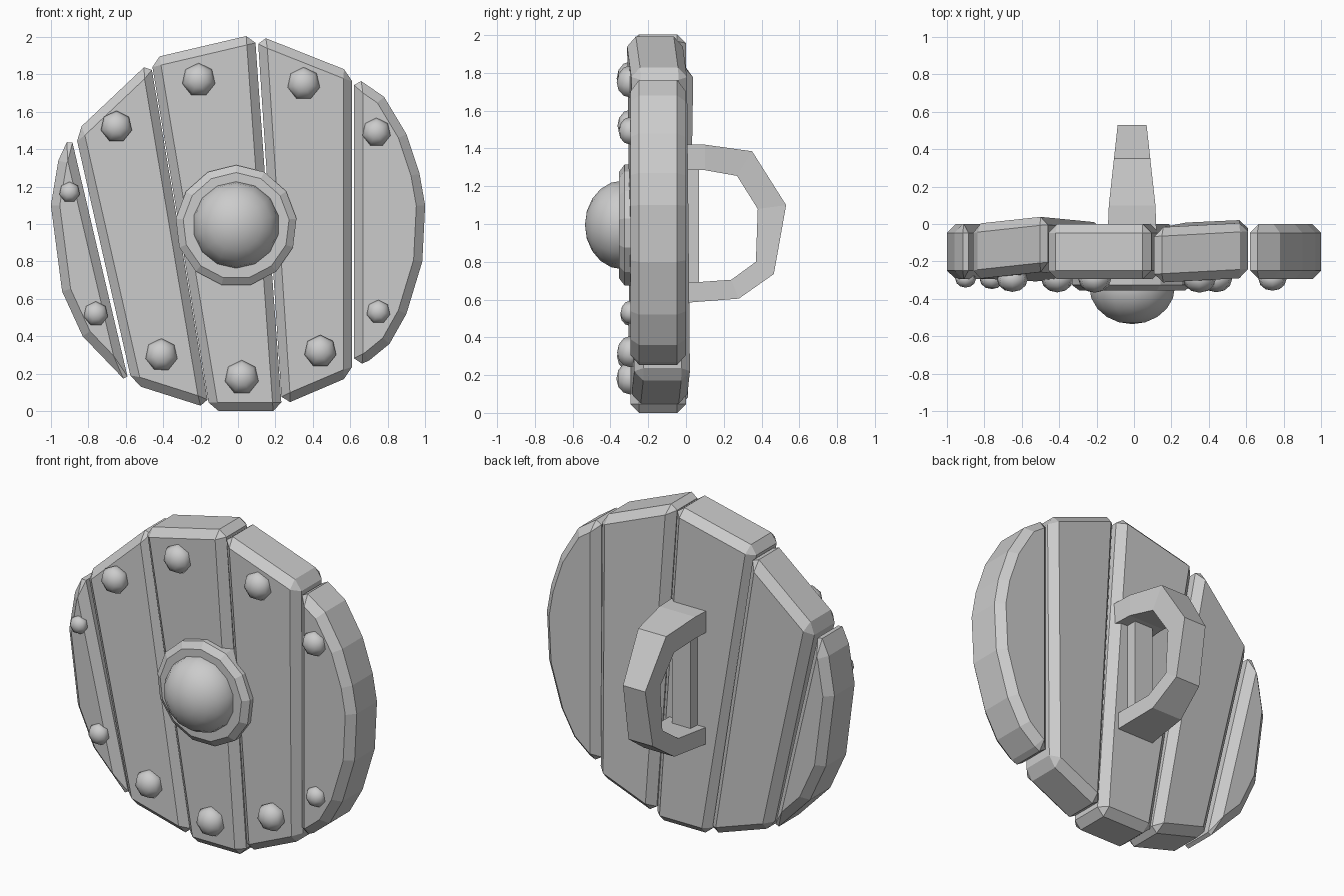
import bpy, bmesh, math
from mathutils import Matrix

cube = bpy.data.objects.get("Cube")
if cube:
    bpy.data.objects.remove(cube, do_unlink=True)

grey = bpy.data.materials.new("plain_grey")
grey.use_nodes = True
colour = (0.6, 0.6, 0.6, 1)
grey.diffuse_color = colour
grey.node_tree.nodes["Principled BSDF"].inputs["Base Color"].default_value = colour


def finish(name, bm, smooth=False):
    bmesh.ops.recalc_face_normals(bm, faces=bm.faces)
    mesh = bpy.data.meshes.new(name)
    for f in bm.faces:
        f.smooth = smooth
    bm.to_mesh(mesh)
    bm.free()
    mesh.materials.append(grey)
    ob = bpy.data.objects.new(name, mesh)
    bpy.context.collection.objects.link(ob)
    return ob


def plank(name, outline, tilt_x=0.0, tilt_z=0.0, shift=0.0):
    """Bevelled board from a front outline, leaning slightly in depth."""
    bm = bmesh.new()
    x0, z0 = outline[0]
    rings = []
    for depth in (-0.295, 0.0):
        rings.append([bm.verts.new((x, depth + shift + tilt_x * (x - x0) + tilt_z * (z - z0), z))
                      for x, z in outline])
    front, back = rings
    bm.faces.new(front)
    bm.faces.new(back[::-1])
    n = len(outline)
    for i in range(n):
        j = (i + 1) % n
        bm.faces.new((front[i], back[i], back[j], front[j]))
    ob = finish(name, bm)
    bev = ob.modifiers.new("edge_chamfer", 'BEVEL')
    bev.width = 0.047
    bev.segments = 1
    bev.limit_method = 'ANGLE'
    bev.angle_limit = math.radians(40)
    bev.use_clamp_overlap = False


def ball(name, x, y, z, radius, depth, segments, rings):
    """Rounded stud with its pole towards the front."""
    bm = bmesh.new()
    bmesh.ops.create_uvsphere(bm, u_segments=segments, v_segments=rings, radius=1)
    bmesh.ops.scale(bm, vec=(radius, radius, depth), verts=bm.verts)
    bmesh.ops.rotate(bm, matrix=Matrix.Rotation(math.pi / 2, 3, 'X'), verts=bm.verts)
    bmesh.ops.translate(bm, vec=(x, y, z), verts=bm.verts)
    finish(name, bm, smooth=True)


# Boards, from the model's right to its left
plank("plank_far_right", [(-0.895, 1.48), (-0.96, 1.34), (-1, 1.1), (-0.94, 0.64),
                          (-0.83, 0.4), (-0.58, 0.14)])
plank("plank_right", [(-0.87, 1.49), (-0.565, 0.145), (-0.155, 0.015), (-0.468, 1.87)],
      0.08, 0.03)
plank("plank_middle", [(-0.465, 1.885), (-0.15, 0), (0.235, 0), (0.09, 2.015)])
plank("plank_left", [(0.105, 2.01), (0.235, 0.03), (0.61, 0.19), (0.61, 1.81)],
      0.05, -0.01, -0.02)
plank("plank_far_left", [(0.62, 1.79), (0.62, 0.235), (0.7, 0.27), (0.81, 0.36), (0.9, 0.52),
                         (0.985, 0.8), (1, 1.1), (0.97, 1.27), (0.9, 1.48), (0.78, 1.68)])

# Rivets around the rim
rivets = [(-0.21, 1.77, 0.09), (0.35, 1.75, 0.09), (-0.65, 1.52, 0.085), (0.74, 1.49, 0.077),
          (-0.9, 1.17, 0.056), (-0.76, 0.52, 0.066), (0.75, 0.53, 0.064),
          (-0.41, 0.3, 0.088), (0.02, 0.18, 0.092), (0.44, 0.32, 0.087)]
for i, (x, z, r) in enumerate(rivets):
    ball(f"rivet_{i + 1}", x, -0.295, z, r, r * 0.8, 7, 6)

# Central plate with a chamfered rim, and its dome
bm = bmesh.new()
loops = []
for y, r in ((-0.24, 0.325), (-0.325, 0.325), (-0.355, 0.285)):
    loops.append([bm.verts.new((-0.01 + r * math.sin(i * math.tau / 13), y,
                                0.99 + r * math.cos(i * math.tau / 13))) for i in range(13)])
for a, b in zip(loops, loops[1:]):
    for i in range(13):
        j = (i + 1) % 13
        bm.faces.new((a[i], a[j], b[j], b[i]))
bm.faces.new(loops[0])
bm.faces.new(loops[-1])
finish("boss_plate", bm)
ball("boss_dome", -0.01, -0.335, 0.995, 0.235, 0.2, 14, 10)

# Grip: angular loop that narrows away from the boards
outer = [(-0.04, 1.42), (0.1, 1.42), (0.35, 1.385), (0.53, 1.1), (0.465, 0.735),
         (0.28, 0.605), (-0.04, 0.58)]
inner = [(-0.04, 1.285), (0.1, 1.285), (0.27, 1.255), (0.38, 1.08), (0.37, 0.8),
         (0.24, 0.705), (-0.04, 0.685)]
bm = bmesh.new()
sections = []
for (yo, zo), (yi, zi) in zip(outer, inner):
    w = 0.13 - 0.11 * max(0, yo - 0.05)
    sections.append([bm.verts.new((-0.01 + s * w, y, z))
                     for s, y, z in ((-1, yo, zo), (1, yo, zo), (1, yi, zi), (-1, yi, zi))])
for a, b in zip(sections, sections[1:]):
    for i in range(4):
        j = (i + 1) % 4
        bm.faces.new((a[i], a[j], b[j], b[i]))
bm.faces.new(sections[0])
bm.faces.new(sections[-1])
finish("grip", bm)

# Upright bar between the grip ends
bm = bmesh.new()
bmesh.ops.create_cube(bm, size=1)
bmesh.ops.scale(bm, vec=(0.13, 0.11, 0.66), verts=bm.verts)
bmesh.ops.translate(bm, vec=(-0.015, 0.015, 0.99), verts=bm.verts)
finish("grip_bar", bm)
